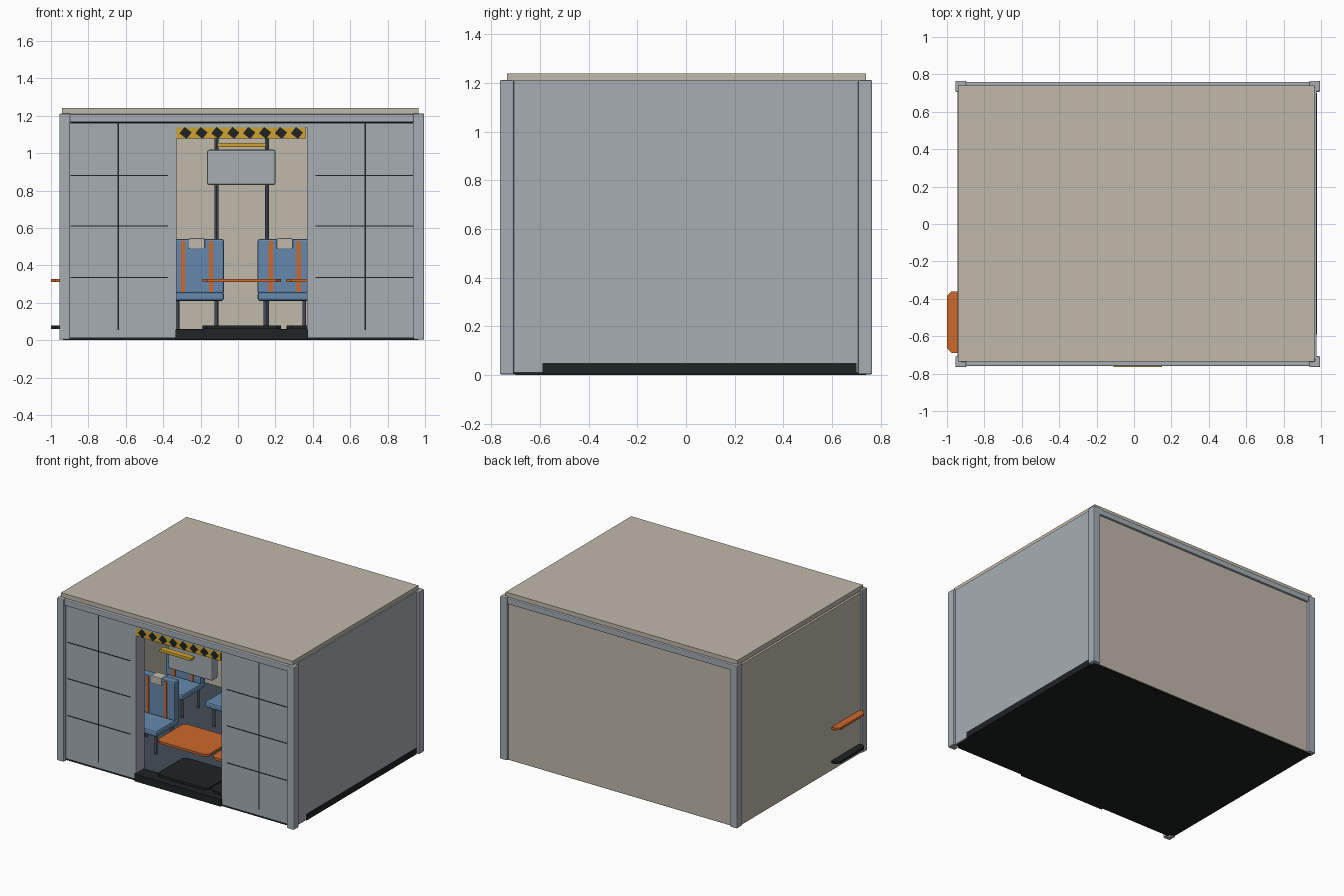
import bpy
import math

cube = bpy.data.objects.get("Cube")
if cube:
    bpy.data.objects.remove(cube)


def material(name, rgb):
    m = bpy.data.materials.new(name)
    m.use_nodes = True
    m.diffuse_color = (*rgb, 1)
    m.node_tree.nodes["Principled BSDF"].inputs["Base Color"].default_value = (*rgb, 1)
    return m


GRAY = material("panel gray", (0.38, 0.42, 0.45))
BEIGE = material("wall beige", (0.53, 0.48, 0.41))
DARK = material("near black", (0.013, 0.017, 0.017))
STEEL = material("dark steel", (0.06, 0.075, 0.1))
BLUE = material("seat blue", (0.13, 0.25, 0.42))
ORANGE = material("orange", (0.62, 0.14, 0.025))
YELLOW = material("warning yellow", (0.63, 0.37, 0.03))


def finish(obj, name, mat, bevel=0):
    obj.name = name
    obj.data.materials.append(mat)
    if bevel:
        mod = obj.modifiers.new("Bevel", "BEVEL")
        mod.width = bevel
        mod.segments = 2
    return obj


def box(name, mat, x, y, z, bevel=0):
    """Box from (min, max) ranges on each axis."""
    bpy.ops.mesh.primitive_cube_add(size=1)
    obj = bpy.context.object
    obj.location = [(a + b) / 2 for a, b in (x, y, z)]
    obj.scale = [b - a for a, b in (x, y, z)]
    bpy.ops.object.transform_apply(location=False, rotation=False)
    return finish(obj, name, mat, bevel)


def prism(name, mat, outline, z0, z1, bevel=0):
    """Vertical extrusion of an outline in x and y."""
    n = len(outline)
    verts = [(x, y, z) for z in (z0, z1) for x, y in outline]
    faces = [tuple(reversed(range(n))), tuple(range(n, 2 * n))]
    faces += [(i, (i + 1) % n, n + (i + 1) % n, n + i) for i in range(n)]
    mesh = bpy.data.meshes.new(name)
    mesh.from_pydata(verts, [], faces)
    obj = bpy.data.objects.new(name, mesh)
    bpy.context.collection.objects.link(obj)
    return finish(obj, name, mat, bevel)


def pole(name, x, y, z0, z1, r):
    bpy.ops.mesh.primitive_cylinder_add(vertices=12, radius=r, depth=z1 - z0,
                                        location=(x, y, (z0 + z1) / 2))
    bpy.ops.object.shade_smooth_by_angle()
    finish(bpy.context.object, name, STEEL)


CX = 0.02  # middle of the cabin

# Shell: floor, roof, walls
box("underfloor", DARK, (-0.935, 0.965), (-0.70, 0.74), (0, 0.05))
box("floor", STEEL, (-0.92, 0.95), (-0.64, 0.72), (0.05, 0.06))
box("roof", BEIGE, (-0.94, 0.965), (-0.735, 0.74), (1.205, 1.24))
box("back_wall", BEIGE, (-0.92, 0.96), (0.72, 0.745), (0.005, 1.19))
box("right_wall", BEIGE, (-0.945, -0.92), (-0.72, 0.73), (0.005, 1.195))
box("left_wall", GRAY, (0.95, 0.975), (-0.72, 0.73), (0.01, 1.21))
box("left_skirting", DARK, (0.965, 0.979), (-0.59, 0.70), (0.005, 0.05))

# L-shaped corner posts and the beams between them
A, B, T = 0.975, 0.765, 0.058
for sx, side in ((-1, "right"), (1, "left")):
    for sy, end in ((-1, "front"), (1, "back")):
        shape = [(A, B), (A - T, B), (A - T, B - 0.03), (A - 0.03, B - 0.03),
                 (A - 0.03, B - T), (A, B - T)]
        pts = [(CX + sx * x, sy * y) for x, y in shape]
        if sx * sy < 0:
            pts.reverse()
        prism(f"{end}_{side}_post", GRAY, pts, 0.003, 1.212, 0.006)
for sy, end in ((-1, "front"), (1, "back")):
    ys = sorted((sy * 0.72, sy * 0.76))
    box(f"{end}_beam", GRAY, (-0.90, 0.94), ys, (1.165, 1.208), 0.006)

# Front wall panels with dark seams
FRONT = -0.725
for x0, x1, sx0, sx1, mid, side in ((-0.905, -0.33, -0.895, -0.375, -0.64, "right"),
                                    (0.37, 0.945, 0.415, 0.935, 0.68, "left")):
    box(f"front_{side}_panel", GRAY, (x0, x1), (FRONT, -0.625), (0.015, 1.165))
    box(f"front_{side}_plinth", DARK, (x0, x1), (FRONT, -0.69), (0.002, 0.015))
    box(f"front_{side}_upright_seam", DARK, (mid - 0.004, mid + 0.004),
        (FRONT - 0.002, FRONT + 0.002), (0.055, 1.165))
    for z in (0.335, 0.61, 0.88):
        box(f"front_{side}_level_seam", DARK, (sx0, sx1),
            (FRONT - 0.002, FRONT + 0.002), (z - 0.003, z + 0.003))
box("front_top_seam", DARK, (-0.895, 0.935), (FRONT - 0.003, FRONT), (1.159, 1.166))
box("door_header", GRAY, (-0.33, 0.37), (FRONT, -0.625), (1.138, 1.165))
box("threshold", DARK, (-0.335, 0.375), (-0.74, -0.62), (0.003, 0.057))

# Faint seams on the inside of the back wall
for z in (0.41, 0.80):
    for x0, x1 in ((-0.90, -0.03), (0.05, 0.94)):
        box("back_wall_seam", GRAY, (x0, x1), (0.717, 0.721), (z - 0.003, z + 0.003))

# Hazard board with slanted dark checks, and the yellow bar below it
box("hazard_board", YELLOW, (-0.33, 0.362), (-0.725, -0.70), (1.077, 1.138))
for i in range(8):
    x = -0.28 + i * 0.085
    check = box("hazard_check", DARK, (x - 0.024, x + 0.024), (-0.729, -0.724),
                (1.086, 1.130))
    check.rotation_euler.y = math.radians(38)
box("yellow_bar", YELLOW, (-0.11, 0.15), (-0.765, -0.72), (1.032, 1.055), 0.004)

# Overhead unit and grab poles
box("overhead_unit", GRAY, (-0.165, 0.20), (-0.59, -0.52), (0.83, 1.018), 0.01)
for x in (-0.115, 0.155):
    pole("grab_pole", x, 0.45, 0.06, 1.205, 0.011)


def seat(x, y):
    """Seat facing the front; y is the front face of its backrest."""
    w = 0.145
    box("seat_cushion", BLUE, (x - w, x + w), (y - 0.21, y + 0.06), (0.21, 0.255), 0.012)
    box("seat_back", BLUE, (x - w, x + w), (y, y + 0.06), (0.25, 0.54), 0.01)
    box("headrest", BEIGE, (x - 0.043, x + 0.043), (y - 0.008, y + 0.065),
        (0.49, 0.545), 0.004)
    for s in (-1, 1):
        belt = x + s * 0.075
        box("seat_belt", ORANGE, (belt - 0.011, belt + 0.011),
            (y - 0.006, y + 0.002), (0.258, 0.53))
        for ly in (y - 0.16, y + 0.03):
            pole("seat_leg", x + s * 0.104, ly, 0.055, 0.215, 0.01)


# Back row of four, and one seat on each side of the door
for x in (-0.69, -0.22, 0.25, 0.72):
    seat(x, 0.34)
for x in (-0.50, 0.54):
    seat(x, -0.24)

# Tables with clipped corners over dark floor plates
for x in (-0.79, CX, 0.47):
    hx, y0, y1, c = 0.21, -0.69, -0.36, 0.025
    outline = [(x - hx + c, y0), (x + hx - c, y0), (x + hx, y0 + c), (x + hx, y1 - c),
               (x + hx - c, y1), (x - hx + c, y1), (x - hx, y1 - c), (x - hx, y0 + c)]
    prism("table_top", ORANGE, outline, 0.31, 0.327)
    prism("floor_plate", DARK, outline, 0.06, 0.077)
